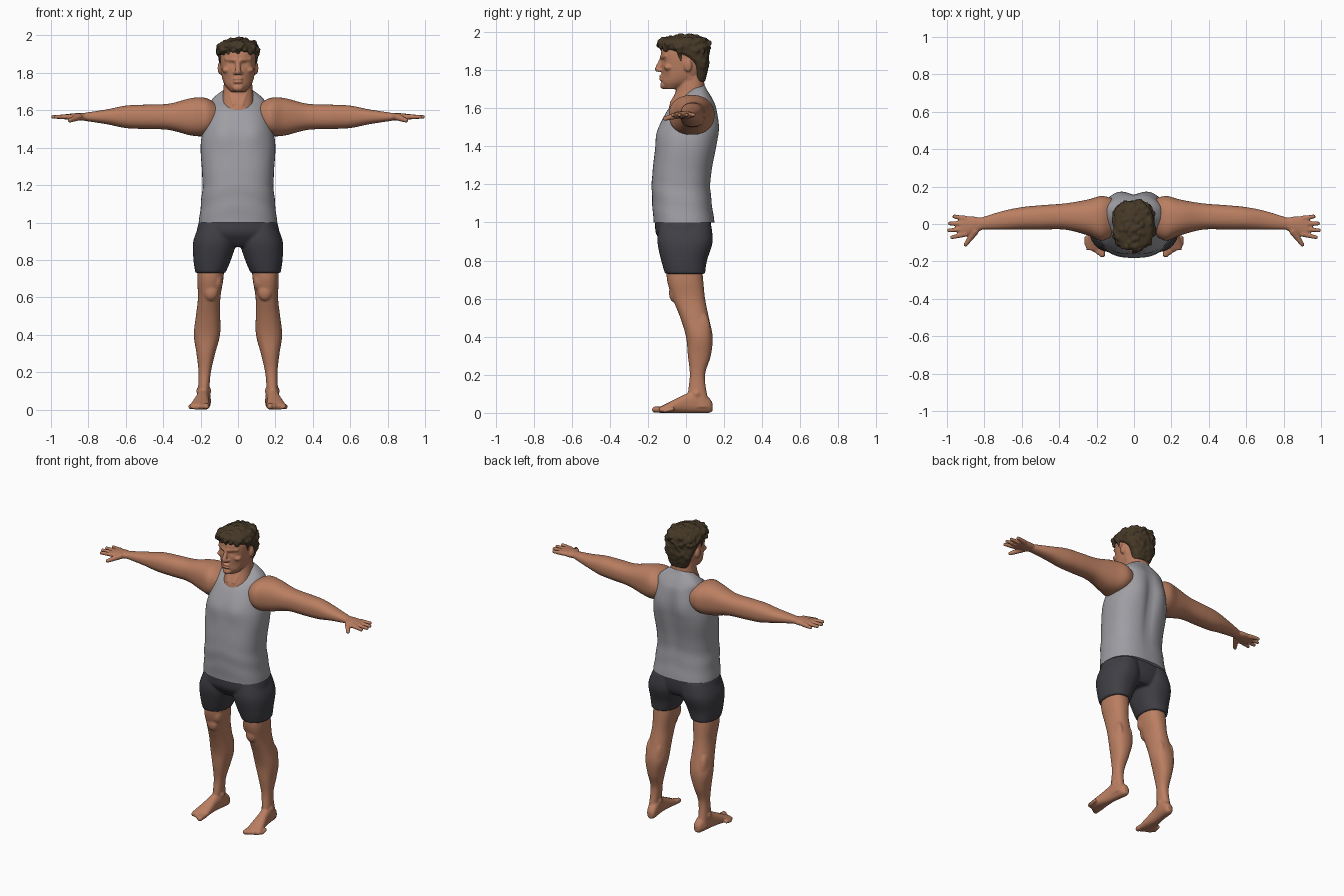
import bpy, bmesh, math, random
from mathutils import Vector, Matrix, noise

random.seed(4)
cube = bpy.data.objects.get("Cube")
if cube:
    bpy.data.objects.remove(cube, do_unlink=True)


def material(name, red, green, blue):
    mat = bpy.data.materials.new(name)
    mat.use_nodes = True
    colour = (red, green, blue, 1)
    mat.diffuse_color = colour
    shader = next(node for node in mat.node_tree.nodes if node.type == 'BSDF_PRINCIPLED')
    shader.inputs["Base Color"].default_value = colour
    shader.inputs["Roughness"].default_value = .8
    return mat


skin = material("tan skin", .49, .21, .12)
grey_cloth = material("grey cloth", .34, .34, .37)
charcoal_cloth = material("charcoal cloth", .05, .05, .06)
brown_hair = material("dark brown hair", .06, .04, .02)
dark_eye = material("dark eyes", .05, .03, .02)


def smooth_rows(rows, steps):
    """Pass a smooth curve through the section rows."""
    result = []
    last = len(rows) - 1
    for index in range(last):
        before, start, end, after = (rows[min(max(index + shift, 0), last)]
                                     for shift in (-1, 0, 1, 2))
        for step in range(steps):
            t = step / steps
            row = []
            for a, b, c, d in zip(before, start, end, after):
                slope_in, slope_out = (c - a) / 2, (d - b) / 2
                ease = t * t * (3 - 2 * t)
                row.append(b + (c - b) * ease + slope_in * t * (1 - t) ** 2
                           - slope_out * t * t * (1 - t))
            result.append(row)
    return result + [rows[-1]]


def signed_power(value, power):
    return math.copysign(abs(value) ** power, value)


def placed(axis, along, across, depth):
    """Turn section coordinates into a point for the chosen lofting axis."""
    if axis == 'x':
        return Vector((along, depth, across))
    if axis == 'y':
        return Vector((across, along, depth))
    return Vector((across, depth, along))


def loft(bm, rows, axis='z', middle=lambda along: 0, power=2.3, shape=None, sides=48, steps=6):
    """Skin rounded sections; a row is position, half width, near side, far side."""
    rings = []
    for along, half, near, far in smooth_rows(rows, steps):
        ring = []
        for side in range(sides):
            angle = math.tau * side / sides
            across = middle(along) + half * signed_power(math.cos(angle), 2 / power)
            depth = (near + far) / 2 + (far - near) / 2 * signed_power(math.sin(angle), 2 / power)
            point = placed(axis, along, across, depth)
            ring.append(bm.verts.new(shape(point) if shape else point))
        rings.append(ring)
    for lower, upper in zip(rings, rings[1:]):
        for side in range(sides):
            following = (side + 1) % sides
            bm.faces.new((lower[side], lower[following], upper[following], upper[side]))
    bm.faces.new(rings[0][::-1])
    bm.faces.new(rings[-1])


def ball(bm, centre, radii):
    matrix = Matrix.Translation(centre) @ Matrix.Diagonal((*radii, 1))
    bmesh.ops.create_uvsphere(bm, u_segments=16, v_segments=10, radius=1, matrix=matrix)


def capsule(bm, start, end, start_radius, end_radius, count=9):
    for index in range(count):
        t = index / (count - 1)
        radius = start_radius + (end_radius - start_radius) * t
        ball(bm, Vector(start).lerp(Vector(end), t), (radius, radius, radius))


def finish(name, bm, mat, voxel=0, mirror=False, blur=4):
    """Make the object; a voxel size fuses its overlapping pieces into one surface."""
    bmesh.ops.recalc_face_normals(bm, faces=bm.faces)
    mesh = bpy.data.meshes.new(name)
    bm.to_mesh(mesh)
    bm.free()
    mesh.materials.append(mat)
    ob = bpy.data.objects.new(name, mesh)
    bpy.context.collection.objects.link(ob)
    bpy.ops.object.select_all(action='DESELECT')
    ob.select_set(True)
    bpy.context.view_layer.objects.active = ob
    bpy.ops.object.shade_smooth_by_angle(angle=math.radians(50))
    if mirror:
        ob.modifiers.new("mirror", 'MIRROR').use_mirror_merge = False
    if voxel:
        fuse = ob.modifiers.new("fuse", 'REMESH')
        fuse.mode = 'VOXEL'
        fuse.voxel_size = voxel
        fuse.use_smooth_shade = True
        ob.modifiers.new("soften", 'SMOOTH').iterations = blur


def bump(value, centre, width):
    return math.exp(-((value - centre) / width) ** 2)


# Tank top with chest, shoulder blades, spine groove and soft folds
def cloth_shape(point):
    x, y, z = point
    if y < 0:
        y -= .01 * bump(abs(x), .08, .06) * bump(z, 1.47, .07)
    elif y > .06:
        y += .01 * bump(abs(x), .09, .05) * bump(z, 1.5, .1)
        y -= .02 * bump(x, 0, .03) * bump(z, 1.4, .2)
    fold = .01 * math.sin(55 * z + 14 * abs(x) + 9 * y) * bump(z, 1.14, .1)
    return Vector((x * (1 + fold), y * (1 + fold), z))


bm = bmesh.new()
loft(bm, [(1, .21, -.17, .15), (1.2, .19, -.18, .13), (1.4, .2, -.16, .16),
          (1.5, .185, -.14, .17), (1.6, .155, -.09, .16), (1.65, .145, -.03, .14),
          (1.7, .09, .02, .11), (1.72, .04, .05, .1)],
     power=2.5, shape=cloth_shape, sides=64, steps=9)
finish("tank_top", bm, grey_cloth)

# Shorts: hips and thigh sleeves
bm = bmesh.new()
loft(bm, [(.87, .1, -.1, .1), (.9, .19, -.13, .12), (.95, .22, -.16, .13), (1.03, .2, -.16, .13)])
loft(bm, [(.73, .08, -.11, .1), (.8, .1, -.13, .11), (.9, .115, -.15, .14), (1, .09, -.14, .13)],
     middle=lambda z: .25 - .14 * z)
finish("shorts", bm, charcoal_cloth, voxel=.007, mirror=True)

# Arms from shoulder to wrist
arm_height = 1.565
bm = bmesh.new()
loft(bm, [(.1, .06, -.05, .13), (.17, .1, -.09, .15), (.25, .1, -.06, .13), (.37, .07, -.03, .11),
          (.5, .065, -.03, .1), (.6, .06, -.03, .09), (.7, .04, -.03, .07), (.83, .02, -.03, .03)],
     axis='x', middle=lambda x: arm_height)
# Palm, fingers and thumb
loft(bm, [(.81, .02, -.03, .03), (.86, .02, -.05, .04), (.93, .013, -.07, .04)],
     axis='x', middle=lambda x: arm_height)
for finger in range(4):
    reach = .99 - .01 * (finger - 1.7) ** 2
    capsule(bm, (.9, .03 - .028 * finger, arm_height),
            (reach, .04 - .037 * finger, arm_height), .015, .011)
capsule(bm, (.85, -.04, arm_height), (.9, -.11, arm_height - .02), .02, .012)
finish("arms", bm, skin, voxel=.0055, mirror=True)

# Legs from thigh to heel
bm = bmesh.new()
loft(bm, [(.8, .07, -.1, .08), (.7, .07, -.1, .09), (.6, .06, -.07, .1), (.5, .065, -.03, .12),
          (.4, .07, 0, .14), (.3, .05, .01, .13), (.2, .033, .02, .1), (.1, .03, .01, .11),
          (.03, .03, .01, .13)], middle=lambda z: .19 - .06 * z)
# Kneecap, inner thigh and the two calf muscles
ball(bm, (.145, -.06, .63), (.04, .03, .05))
ball(bm, (.11, -.04, .69), (.03, .05, .06))
for x in (.13, .2):
    ball(bm, (x, .08, .43), (.03, .05, .1))
# Foot, ankle bones and toes
loft(bm, [(.14, .015, .01, .05), (.12, .03, 0, .08), (.06, .035, 0, .12), (0, .035, 0, .1),
          (-.1, .05, 0, .05), (-.14, .05, 0, .03)], axis='y', middle=lambda y: .19 - .12 * y)
for x in (.156, .21):
    ball(bm, (x, .055, .1), (.013, .02, .02))
for toe in range(5):
    x, radius = .17 + .021 * toe, .017 - .0015 * toe
    capsule(bm, (x, .01 * toe - .11, .02), (x, .013 * toe - .163, radius), radius, radius)
finish("legs", bm, skin, voxel=.006, mirror=True)


# Head with hollowed eye sockets and cheeks
def face_shape(point):
    x, y, z = point
    if y < -.05:
        y += .011 * bump(abs(x), .037, .02) * bump(z, 1.85, .016)
        y += .006 * bump(abs(x), .055, .02) * bump(z, 1.765, .025)
    return Vector((x, y, z))


bm = bmesh.new()
loft(bm, [(1.5, .09, -.07, .1), (1.6, .09, -.09, .12), (1.7, .08, -.05, .1), (1.8, .07, -.04, .09)])
loft(bm, [(1.7, .04, -.11, -.04), (1.74, .073, -.127, .05), (1.8, .09, -.127, .1),
          (1.9, .095, -.13, .11), (1.96, .07, -.09, .09), (1.98, .03, -.04, .05)],
     shape=face_shape, sides=64, steps=9)
# Nose, nostril, chin and lips
capsule(bm, (0, -.127, 1.86), (0, -.148, 1.806), .011, .016)
ball(bm, (.015, -.137, 1.8), (.011, .013, .01))
ball(bm, (0, -.118, 1.72), (.03, .018, .02))
for z in (1.768, 1.752):
    ball(bm, (0, -.13, z), (.025, .012, .008))
# Brow, cheekbone, ear and the neck muscle running to the collar bone
capsule(bm, (.015, -.127, 1.868), (.064, -.104, 1.874), .012, .01)
ball(bm, (.06, -.09, 1.815), (.026, .026, .018))
ball(bm, (.097, .01, 1.825), (.012, .022, .034))
capsule(bm, (.06, .02, 1.76), (.022, -.07, 1.63), .02, .015)
finish("head_and_neck", bm, skin, voxel=.0055, mirror=True, blur=3)

# Eyes
bm = bmesh.new()
ball(bm, (.037, -.106, 1.849), (.014, .009, .005))
finish("eyes", bm, dark_eye, mirror=True)


# Short tousled hair
def tousle(point):
    return point + Vector((point.x, point.y, 0)) * .07 * noise.noise(point * 45)


bm = bmesh.new()
loft(bm, [(1.74, .06, .04, .1), (1.83, .096, .03, .12), (1.88, .105, -.05, .12),
          (1.92, .11, -.13, .12), (1.96, .095, -.13, .11), (1.985, .02, -.03, .03)],
     shape=tousle, sides=64)
crown = [vert.co.copy() for vert in bm.verts if vert.co.z > 1.9]
for point in random.sample(crown, 110):
    size = random.uniform(.009, .015)
    ball(bm, point - Vector((0, 0, .004)), (size, size * 1.3, size))
# Sideburn
for side in (1, -1):
    capsule(bm, (side * .094, -.035, 1.89), (side * .09, -.025, 1.845), .012, .006)
finish("hair", bm, brown_hair, voxel=.006, blur=2)
